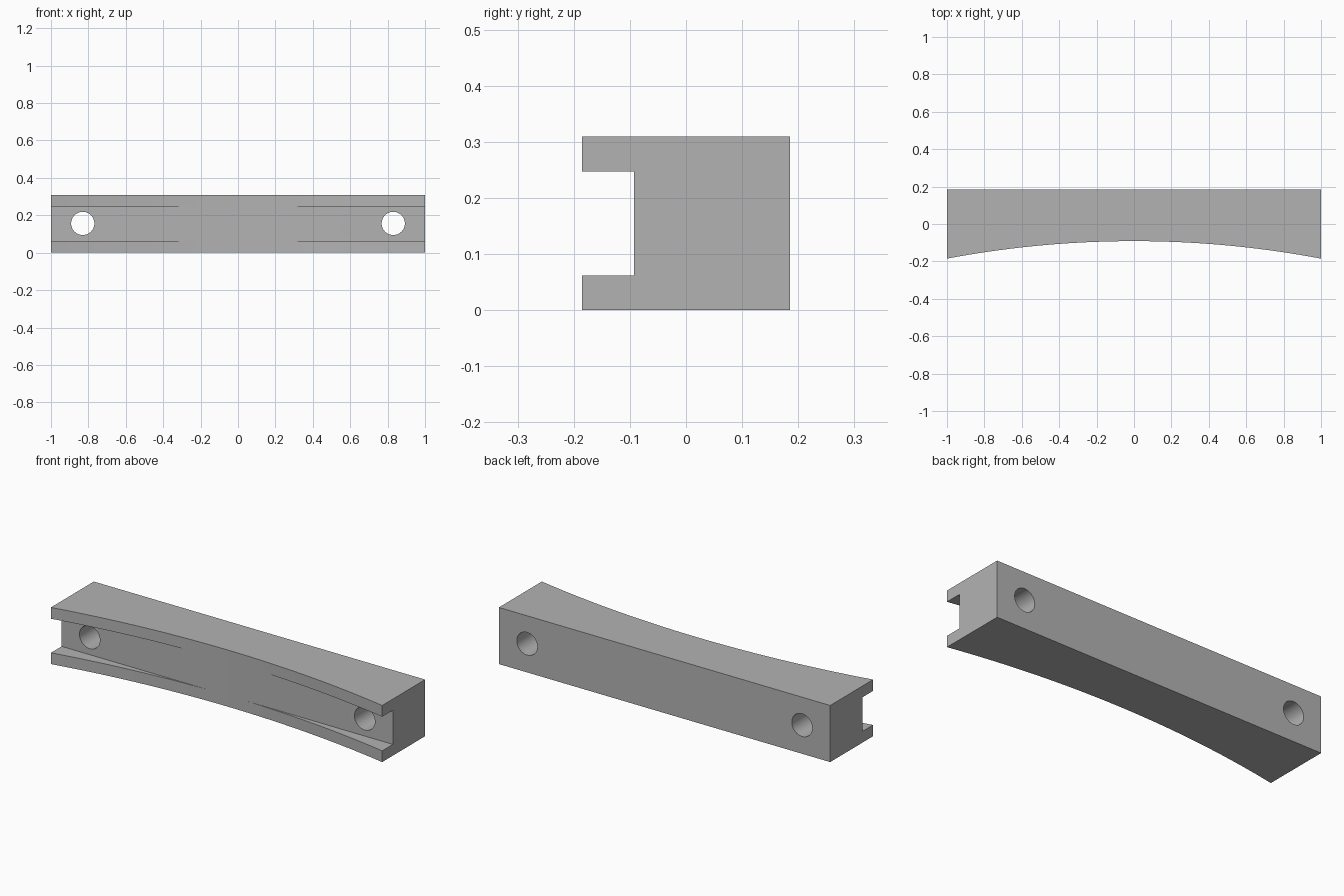
import bpy, bmesh, math
from mathutils import Matrix

cube = bpy.data.objects.get("Cube")
if cube:
    bpy.data.objects.remove(cube, do_unlink=True)

HALF, BACK, HEIGHT = 1.0, 0.185, 0.309
APEX, SAG = -0.0916, 0.0934
RADIUS = (HALF ** 2 + SAG ** 2) / (2 * SAG)
SEGMENTS = 48

grey = bpy.data.materials.new("plain grey")
grey.use_nodes = True
colour = (0.45, 0.45, 0.45, 1)
grey.diffuse_color = colour
grey.node_tree.nodes["Principled BSDF"].inputs["Base Color"].default_value = colour


def make_object(name, bm):
    bmesh.ops.recalc_face_normals(bm, faces=bm.faces)
    mesh = bpy.data.meshes.new(name)
    bm.to_mesh(mesh)
    bm.free()
    mesh.materials.append(grey)
    obj = bpy.data.objects.new(name, mesh)
    bpy.context.collection.objects.link(obj)
    return obj


def cut(target, cutter):
    cutter.hide_render = True
    mod = target.modifiers.new(cutter.name, "BOOLEAN")
    mod.operation = "DIFFERENCE"
    mod.solver = "EXACT"
    mod.object = cutter
    bpy.context.view_layer.objects.active = target
    bpy.ops.object.modifier_apply(modifier=mod.name)
    bpy.data.objects.remove(cutter, do_unlink=True)


# Bar: straight back, concave arc along the front
swing = math.asin(HALF / RADIUS)
outline = [(HALF, BACK), (-HALF, BACK)]
for i in range(SEGMENTS + 1):
    a = swing * (2 * i / SEGMENTS - 1)
    outline.append((RADIUS * math.sin(a), APEX - RADIUS * (1 - math.cos(a))))
bm = bmesh.new()
face = bm.faces.new([bm.verts.new((x, y, 0)) for x, y in outline])
extruded = bmesh.ops.extrude_face_region(bm, geom=[face])["geom"]
bmesh.ops.translate(bm, vec=(0, 0, HEIGHT),
                    verts=[g for g in extruded if isinstance(g, bmesh.types.BMVert)])
bar = make_object("grooved_bar", bm)

# Flat-bottomed groove along the front
bm = bmesh.new()
bmesh.ops.create_cube(bm, size=1, matrix=Matrix.Translation((0, -0.243, HEIGHT / 2))
                      @ Matrix.Diagonal((2.4, 0.3, 0.186, 1)))
cut(bar, make_object("groove_cutter", bm))

# Mounting holes from front to back
for side in (-1, 1):
    bm = bmesh.new()
    bmesh.ops.create_cone(bm, cap_ends=True, segments=48, radius1=0.062, radius2=0.062, depth=1,
                          matrix=Matrix.Translation((side * 0.83, 0, HEIGHT / 2 + 0.002))
                          @ Matrix.Rotation(math.pi / 2, 4, "X"))
    cut(bar, make_object("hole_cutter", bm))

# Smooth the arc and holes, keep the edges crisp
bpy.ops.object.select_all(action="DESELECT")
bar.select_set(True)
bpy.context.view_layer.objects.active = bar
bpy.ops.object.shade_smooth_by_angle(angle=math.radians(30))
